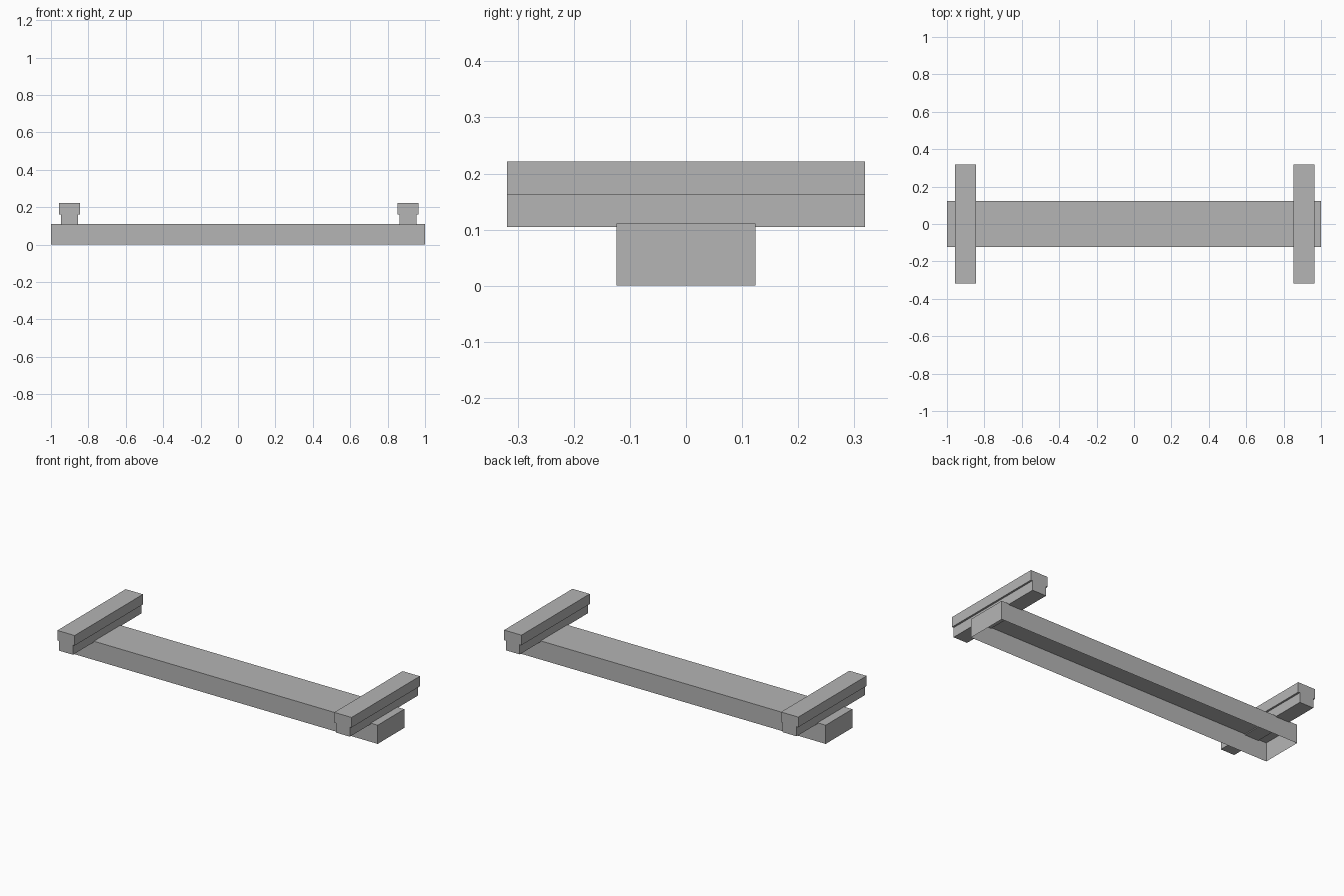
import bpy
import bmesh

cube = bpy.data.objects.get("Cube")
if cube:
    bpy.data.objects.remove(cube, do_unlink=True)

grey = bpy.data.materials.new("plain_grey")
grey.use_nodes = True
colour = (0.46, 0.46, 0.46, 1)
grey.diffuse_color = colour
grey.node_tree.nodes["Principled BSDF"].inputs["Base Color"].default_value = colour


def add_object(name, bm):
    mesh = bpy.data.meshes.new(name)
    bm.to_mesh(mesh)
    bm.free()
    mesh.materials.append(grey)
    obj = bpy.data.objects.new(name, mesh)
    bpy.context.collection.objects.link(obj)
    return obj


# Long beam: a thin-walled box, open underneath
BEAM_HALF_WIDTH, BEAM_HEIGHT = 0.124, 0.1105
bm = bmesh.new()
bmesh.ops.create_cube(bm, size=2)
for v in bm.verts:
    v.co.y *= BEAM_HALF_WIDTH
    v.co.z = (v.co.z + 1) / 2 * BEAM_HEIGHT
bottom = [f for f in bm.faces if f.normal.z < -0.9]
bmesh.ops.delete(bm, geom=bottom, context="FACES_ONLY")
add_object("beam", bm)

# Cross rails: T-shaped profile extruded from front to back
RAIL_HALF_LENGTH = 0.319
half_profile = [(0.0455, 0.105), (0.0455, 0.162), (0.0565, 0.162), (0.0565, 0.2215)]
profile = half_profile + [(-x, z) for x, z in reversed(half_profile)]


def add_rail(name, centre):
    bm = bmesh.new()
    verts = [bm.verts.new((centre + x, -RAIL_HALF_LENGTH, z)) for x, z in profile]
    face = bm.faces.new(verts)
    result = bmesh.ops.extrude_face_region(bm, geom=[face], use_keep_orig=True)
    moved = [g for g in result["geom"] if isinstance(g, bmesh.types.BMVert)]
    bmesh.ops.translate(bm, vec=(0, 2 * RAIL_HALF_LENGTH, 0), verts=moved)
    bmesh.ops.recalc_face_normals(bm, faces=bm.faces)
    add_object(name, bm)


add_rail("right_rail", -0.901)
add_rail("left_rail", 0.909)
